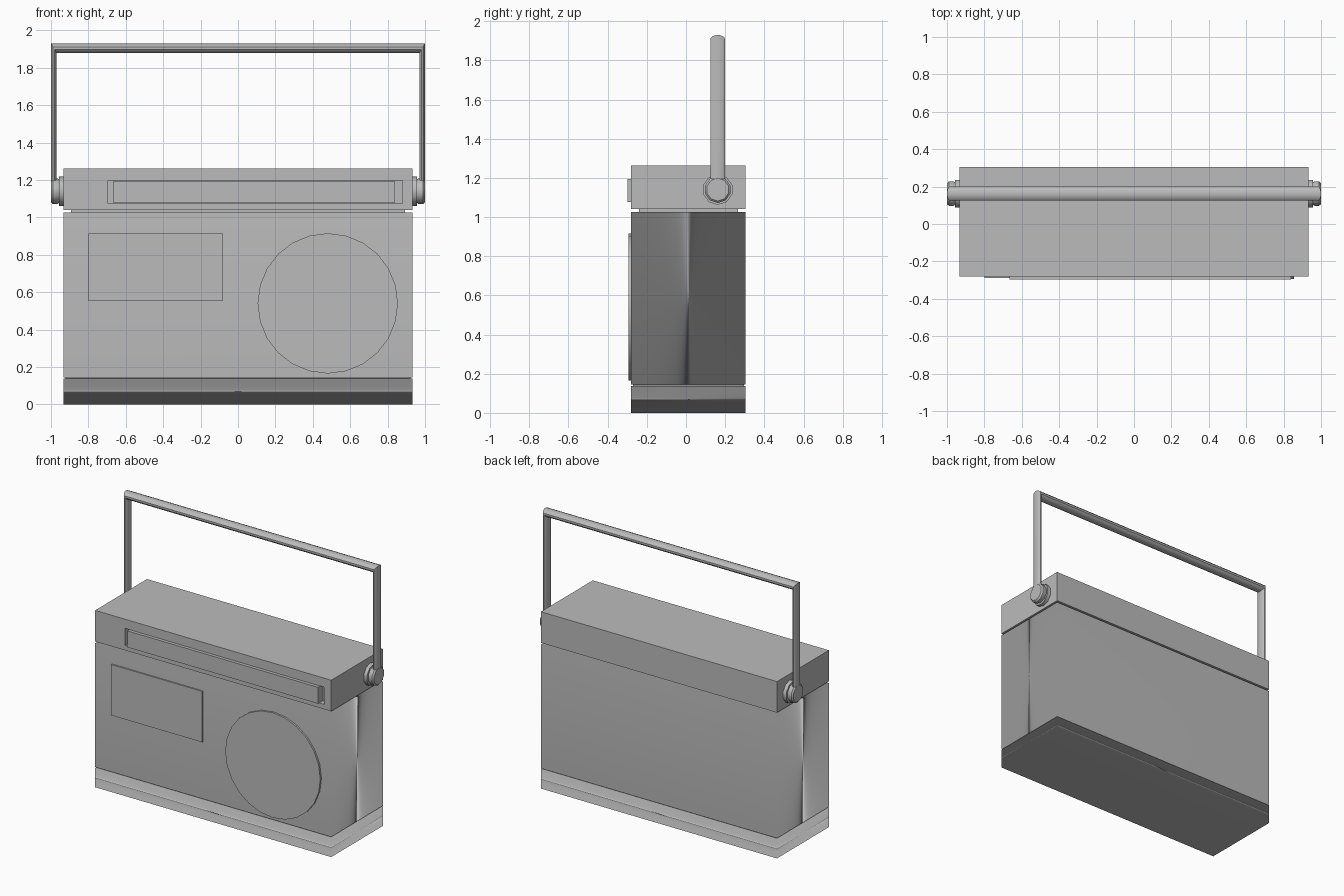
import bpy, bmesh, math
from mathutils import Matrix

cube = bpy.data.objects.get("Cube")
if cube:
    bpy.data.objects.remove(cube, do_unlink=True)

grey = bpy.data.materials.new("plain grey")
grey.use_nodes = True
grey.diffuse_color = (0.5, 0.5, 0.5, 1)
grey.node_tree.nodes["Principled BSDF"].inputs["Base Color"].default_value = (0.5, 0.5, 0.5, 1)


def finish(name, bm, smooth=None):
    bmesh.ops.recalc_face_normals(bm, faces=bm.faces)
    mesh = bpy.data.meshes.new(name)
    bm.to_mesh(mesh)
    bm.free()
    mesh.materials.append(grey)
    obj = bpy.data.objects.new(name, mesh)
    bpy.context.collection.objects.link(obj)
    if smooth:
        bpy.ops.object.select_all(action='DESELECT')
        obj.select_set(True)
        bpy.context.view_layer.objects.active = obj
        bpy.ops.object.shade_smooth_by_angle(angle=math.radians(smooth))
    return obj


def box(name, x, y, z, smooth=None):
    bm = bmesh.new()
    bmesh.ops.create_cube(bm, size=1)
    for v in bm.verts:
        v.co = [r[0] if c < 0 else r[1] for c, r in zip(v.co, (x, y, z))]
    return finish(name, bm, smooth)


def lathe_x(name, side, rings, y, z, sides):
    """Stack of (distance, radius) rings along the x axis, capped at both ends."""
    bm = bmesh.new()
    loops = []
    for d, r in rings:
        angles = [2 * math.pi * i / sides for i in range(sides)]
        loops.append([bm.verts.new((side * d, y + r * math.sin(a), z + r * math.cos(a)))
                      for a in angles])
    for a, b in zip(loops, loops[1:]):
        for i in range(sides):
            j = (i + 1) % sides
            bm.faces.new((a[i], a[j], b[j], b[i]))
    bm.faces.new(loops[0])
    bm.faces.new(loops[-1])
    return finish(name, bm, 40)


W, FRONT, BACK = 0.932, -0.28, 0.305

# Case: base, main body and lid, separated by recessed seams
for name, z in (("base", (0, 0.138)), ("body", (0.144, 1.027))):
    part = box(name, (-W, W), (FRONT, BACK), z, 100)
    weighted = part.modifiers.new("soft shading", 'WEIGHTED_NORMAL')
    weighted.weight = 80
box("base_seam", (-W + .01, W - .01), (FRONT + .01, BACK - .01), (0.13, 0.15))
box("lid_seam", (-W + .04, W - .04), (FRONT + .04, BACK - .04), (1.02, 1.045))
lid = box("lid", (-W, W), (FRONT, BACK), (1.04, 1.262))

# Slot cut in the lid front, holding the long dial bar
cutter = box("slot_cutter", (-0.695, 0.88), (-0.4, FRONT + .04), (1.075, 1.197))
cutter.hide_render = True
cutter.hide_viewport = True
cut = lid.modifiers.new("slot", 'BOOLEAN')
cut.object = cutter
cut.solver = 'EXACT'
box("dial_bar", (-0.665, 0.84), (-0.298, FRONT + .05), (1.077, 1.194))

# Cassette window plate and round speaker plate
box("cassette_window", (-0.8, -0.08), (-0.289, FRONT + .01), (0.552, 0.915))
bm = bmesh.new()
bmesh.ops.create_cone(bm, cap_ends=True, segments=24, radius1=0.375, radius2=0.375, depth=0.025,
                      matrix=Matrix.Translation((0.48, -0.281, 0.54)) @ Matrix.Rotation(math.pi / 2, 4, 'X'))
finish("speaker", bm, 30)

# Handle: flattened octagonal bar swept round three mitred sides
PY = 0.162
corners = [(-1, 1.14), (-1, 1.93), (1, 1.93), (1, 1.14)]
bm = bmesh.new()
loops = []
for cx, cz in corners:
    ring = []
    for i in range(12):
        a = 2 * math.pi * (i + .5) / 12
        depth = 0.5 + 0.5 * math.cos(a)
        x = cx - math.copysign(0.031 * depth, cx)
        z = cz - (0.052 * depth if cz > 1.5 else 0)
        ring.append(bm.verts.new((x, PY + 0.039 * math.sin(a), z)))
    loops.append(ring)
for a, b in zip(loops, loops[1:]):
    for i in range(12):
        j = (i + 1) % 12
        bm.faces.new((a[i], a[j], b[j], b[i]))
bm.faces.new(loops[0])
bm.faces.new(loops[-1])
finish("handle", bm, 40)

# Handle pivots: washer and chamfered knob on each side
for side, label in ((1, "left"), (-1, "right")):
    lathe_x(label + "_washer", side, [(0.92, 0.078), (0.958, 0.078)], PY, 1.14, 10)
    lathe_x(label + "_knob", side, [(0.95, 0.06), (0.965, 0.068), (0.99, 0.068), (1.0, 0.058)],
            PY, 1.14, 10)
